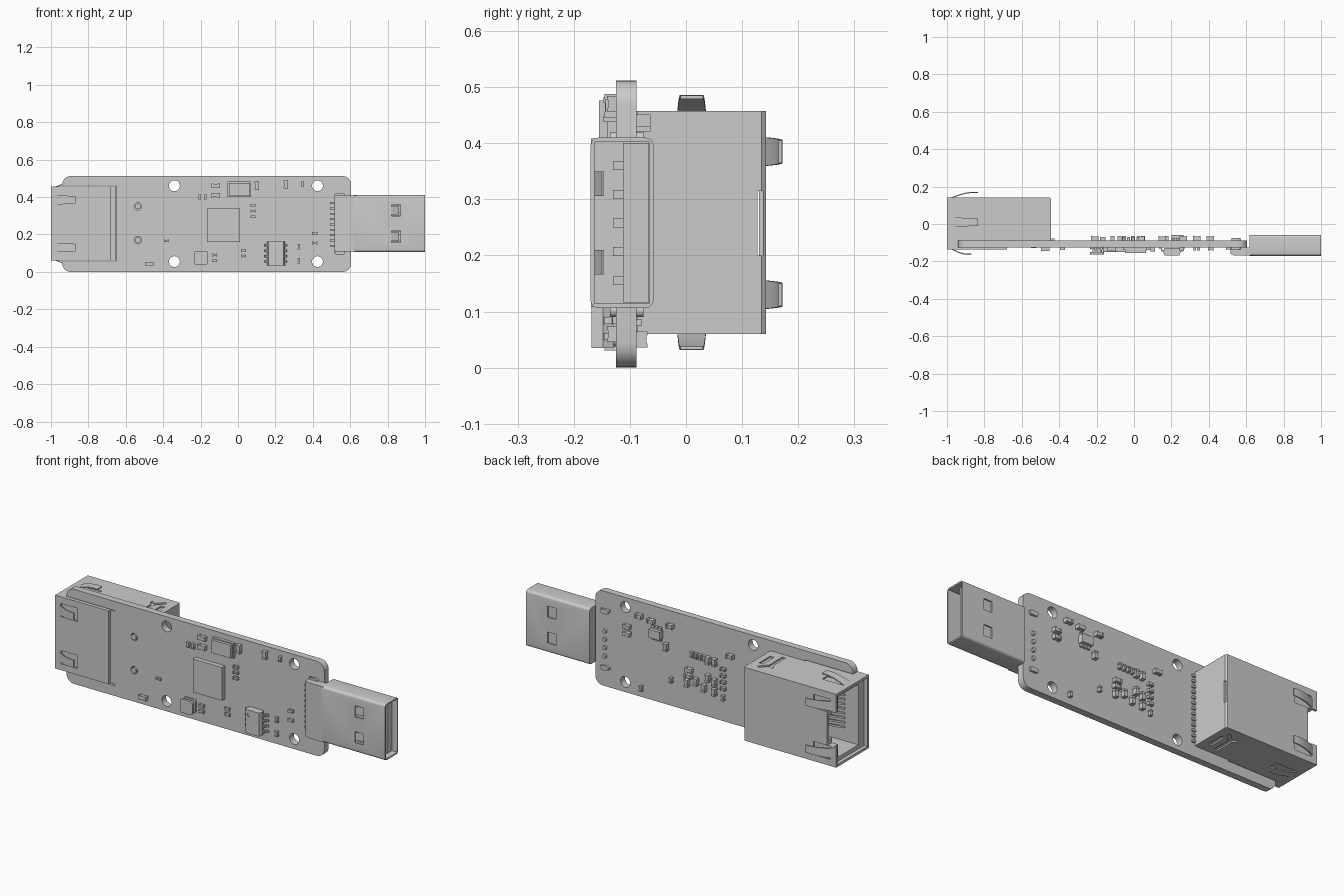
import bpy, bmesh, math
from mathutils import Vector, Matrix

if "Cube" in bpy.data.objects:
    bpy.data.objects.remove(bpy.data.objects["Cube"])

PLACE = {'x': lambda u, v, t: (t, u, v), 'y': lambda u, v, t: (u, t, v), 'z': lambda u, v, t: (u, v, t)}


def finish(name, bm):
    bmesh.ops.recalc_face_normals(bm, faces=bm.faces)
    me = bpy.data.meshes.new(name)
    bm.to_mesh(me)
    bm.free()
    ob = bpy.data.objects.new(name, me)
    bpy.context.collection.objects.link(ob)
    return ob


def add_box(bm, x0, x1, y0, y1, z0, z1):
    m = Matrix.Translation(((x0 + x1) / 2, (y0 + y1) / 2, (z0 + z1) / 2)) @ \
        Matrix.Diagonal((x1 - x0, y1 - y0, z1 - z0, 1))
    bmesh.ops.create_cube(bm, size=1, matrix=m)


def box(name, *lims):
    return boxes(name, [lims])


def boxes(name, items):
    bm = bmesh.new()
    for b in items:
        add_box(bm, *b)
    return finish(name, bm)


def prism(name, pts, axis, a, b):
    """Extrude a 2D outline along an axis from a to b."""
    bm = bmesh.new()
    f = bm.faces.new([bm.verts.new(PLACE[axis](u, v, a)) for u, v in pts])
    r = bmesh.ops.extrude_face_region(bm, geom=[f])
    d = Vector(PLACE[axis](0, 0, b - a))
    bmesh.ops.translate(bm, vec=d, verts=[e for e in r['geom'] if isinstance(e, bmesh.types.BMVert)])
    return finish(name, bm)


def round_rect(u0, u1, v0, v1, r, n=6):
    pts = []
    for k, (cu, cv) in enumerate([(u1 - r, v1 - r), (u0 + r, v1 - r), (u0 + r, v0 + r), (u1 - r, v0 + r)]):
        for i in range(n + 1):
            a = math.pi / 2 * (k + i / n)
            pts.append((cu + r * math.cos(a), cv + r * math.sin(a)))
    return pts


def circle(u, v, r, n=24):
    return [(u + r * math.cos(i * math.tau / n), v + r * math.sin(i * math.tau / n)) for i in range(n)]


def cut(ob, *cutters):
    for c in cutters:
        m = ob.modifiers.new('cut', 'BOOLEAN')
        m.operation, m.solver, m.object = 'DIFFERENCE', 'EXACT', c
        bpy.context.view_layer.objects.active = ob
        bpy.ops.object.modifier_apply(modifier=m.name)
        bpy.data.objects.remove(c)


# Circuit board with jack cut-out and mounting holes
F, B = -0.125, -0.088
board = prism('circuit_board', round_rect(-0.94, 0.605, 0, 0.512, 0.045), 'y', F, B)
cut(board, box('c', -1.1, -0.65, -0.2, 0, 0.055, 0.462))
for x in (-0.34, 0.425):
    for z in (0.055, 0.46):
        cut(board, prism('c', circle(x, z, 0.029), 'y', -0.2, 0))
for z in (0.17, 0.35):
    cut(board, prism('c', circle(-0.535, z, 0.02), 'y', -0.2, 0))
    prism('jack_peg', circle(-0.535, z, 0.015), 'y', F - 0.004, -0.07)
for z in (0.102, 0.414):
    cut(board, box('c', 0.515, 0.57, -0.2, 0, z - 0.005, z + 0.005))

# Network jack housing, sunk through the board at the open end
outline = [(-1, -0.136), (-0.68, -0.136), (-0.68, -0.12), (-0.652, -0.12), (-0.652, -0.087),
           (-0.445, -0.087), (-0.445, 0.135), (-0.452, 0.143), (-1, 0.143)]
jack = prism('jack_housing', outline, 'z', 0.06, 0.457)
cut(jack, box('c', -1.1, -0.98, -0.125, 0.131, 0.073, 0.444),
    box('c', -1.1, -0.56, -0.075, 0.10, 0.095, 0.422),
    box('c', -1.1, -0.56, 0.09, 0.130, 0.19, 0.325),
    box('c', -1.1, -0.945, 0.09, 0.2, 0.165, 0.355),
    box('c', -0.6, -0.4, 0.127, 0.137, 0.20, 0.315))
# Tab windows and stamped latch grooves in the housing
for z in (0.13, 0.385):
    cut(jack, box('c', -0.965, -0.865, 0.135, 0.2, z - 0.036, z + 0.036),
        box('c', -0.965, -0.865, -0.2, -0.128, z - 0.036, z + 0.036))
for z0, z1 in ((0.0, 0.068), (0.449, 0.5)):
    cut(jack, box('c', -0.965, -0.84, -0.015, 0.035, z0, z1),
        prism('c', [(-0.555, -0.06), (-0.535, -0.06), (-0.535, 0.05), (-0.495, 0.095), (-0.505, 0.105),
                    (-0.545, 0.065), (-0.57, 0.08), (-0.57, 0.065), (-0.555, 0.05)], 'z', z0, z1),
        box('c', -0.503, -0.48, -0.035, 0.06, z0, z1))


def spring_tab(side, base, centre, length):
    """Curved tapered spring: side is (axis, sign)."""
    axis, s = side
    bm = bmesh.new()
    rows = []
    n = 8
    for i in range(n + 1):
        t = i / n
        x = -0.985 + length * t
        h = -0.004 + 0.033 * math.sin(t * math.pi / 2 * 1.15)
        w = 0.026 - 0.006 * t
        row = []
        for dw, dh in ((-w, 0), (w, 0), (w, -0.006), (-w, -0.006)):
            off = base + s * (h + dh)
            row.append(bm.verts.new((x, off, centre + dw) if axis == 'y' else (x, centre + dw, off)))
        rows.append(row)
    for a, b in zip(rows, rows[1:]):
        for k in range(4):
            bm.faces.new((a[k], a[(k + 1) % 4], b[(k + 1) % 4], b[k]))
    bm.faces.new(rows[0])
    bm.faces.new(rows[-1])
    finish('jack_spring_tab', bm)


for z in (0.13, 0.385):
    spring_tab(('y', 1), 0.143, z, 0.15)
    spring_tab(('y', -1), -0.136, z, 0.115)
spring_tab(('z', 1), 0.457, 0.01, 0.15)
spring_tab(('z', -1), 0.06, 0.01, 0.15)

# Jack contact wires and solder leads
for i in range(8):
    z = 0.17 + i * 0.025
    prism('jack_contact', [(-0.9, -0.077), (-0.9, -0.07), (-0.6, -0.0), (-0.55, -0.0), (-0.55, -0.008), (-0.6, -0.008)],
          'z', z - 0.005, z + 0.005)
boxes('jack_leads', [(-0.447, -0.425, B, B + 0.01, z - 0.006, z + 0.006)
                     for z in (0.08 + i * 0.0295 for i in range(13))])

# Plug shell with hollow mouth and latch windows
plug = prism('plug_shell', round_rect(-0.17, -0.058, 0.106, 0.41, 0.014, 4), 'x', 0.618, 1.0)
cut(plug, box('c', 0.66, 1.1, -0.163, -0.065, 0.114, 0.402))
for z in (0.188, 0.328):
    cut(plug, box('c', 0.82, 0.87, -0.2, 0, z - 0.03, z + 0.03))
    prism('plug_spring', [(0.815, -0.166), (0.86, -0.15), (0.86, -0.146), (0.815, -0.161)], 'z', z - 0.022, z + 0.022)
prism('plug_saddle', [(0.515, -0.125), (0.515, -0.158), (0.535, -0.169), (0.63, -0.169), (0.63, -0.125)],
      'z', 0.108, 0.408)
box('plug_tongue', 0.65, 0.97, -0.112, -0.066, 0.116, 0.40)
boxes('plug_contacts', [(0.7, 0.95, -0.13, -0.111, z - 0.008, z + 0.008) for z in (0.155, 0.207, 0.258, 0.309, 0.36)])
boxes('plug_leads', [(0.493, 0.52, F - 0.012, F, z - 0.005, z + 0.005)
                     for z in (0.14 + i * 0.0285 for i in range(9))])
for z in (0.165, 0.21, 0.255, 0.30):
    prism('plug_pin', circle(0.545, z, 0.011, 12), 'y', F, B + 0.012)
for z in (0.102, 0.408):
    prism('plug_anchor', round_rect(0.52, 0.57, z - 0.012, z + 0.012, 0.011, 3), 'y', F - 0.01, B + 0.012)

# Large front components
box('main_chip', -0.165, 0.01, -0.15, F, 0.16, 0.34)
box('crystal_base', -0.055, 0.07, -0.14, F, 0.40, 0.482)
box('crystal_lid', -0.049, 0.064, -0.155, -0.139, 0.406, 0.476)
for nm, y0, y1, g in (('inductor_foot', -0.134, F, 0), ('inductor_core', -0.15, -0.133, 0.012), ('inductor_cap', -0.162, -0.149, 0)):
    prism(nm, round_rect(-0.235 + g, -0.16 - g, 0.038 + g, 0.112 - g, 0.012, 3), 'y', y0, y1)
memory = prism('memory_chip', [(0.155, -0.148), (0.163, -0.168), (0.242, -0.168), (0.25, -0.148), (0.242, -0.129), (0.163, -0.129)],
               'z', 0.035, 0.162)
cut(memory, prism('c', circle(0.185, 0.138, 0.012, 16), 'y', -0.2, -0.164))
for i in range(4):
    z = 0.055 + i * 0.029
    for s in (-1, 1):
        prism('memory_chip_lead', [(0.2025 + s * d, y) for d, y in
              ((0.04, -0.146), (0.056, -0.146), (0.06, -0.132), (0.07, -0.131), (0.07, F), (0.054, F), (0.05, -0.14), (0.04, -0.14))],
              'z', z - 0.006, z + 0.006)


def passives(name, items, y, s):
    """Small two-terminal parts: centre x, centre z, width, height."""
    bm = bmesh.new()
    for x, z, w, h in items:
        t = 0.65 * min(w, h) + 0.006
        if s > 0:
            t += 0.004
        lw, lh = (0.25 * w, h) if w > h else (w, 0.25 * h)
        g = 0.002
        add_box(bm, x - w / 2 + g, x + w / 2 - g, *sorted((y, y + s * (t - g))), z - h / 2 + g, z + h / 2 - g)
        for k in (-1, 1):
            cx, cz = (x + k * (w - lw) / 2, z) if w > h else (x, z + k * (h - lh) / 2)
            add_box(bm, cx - lw / 2, cx + lw / 2, *sorted((y, y + s * t)), cz - lh / 2, cz + lh / 2)
    return finish(name, bm)


H, V = (0.028, 0.015), (0.015, 0.028)
passives('front_passives', [
    (-0.12, 0.46, .045, .024), (-0.12, 0.41, .045, .024), (0.1, 0.46, .024, .045), (0.255, 0.467, .022, .042),
    (-0.475, 0.042, .045, .022), (-0.383, 0.167, .026, .012)]
    + [(x, z, *V) for x, z in ((-0.205, .4), (-0.175, .4), (0.345, .47), (0.325, .135), (0.325, .06))]
    + [(x, z, *H) for x, z in ((.08, .355), (.08, .325), (.08, .295), (-.125, .09), (-.125, .06), (.03, .115),
                               (.03, .085), (.41, .205), (.41, .155))], F, -1)
# Rear components
BH, BV = (0.04, 0.022), (0.022, 0.04)
passives('rear_passives',
         [(x, z, *BH) for x, z in ((.336, .44), (.407, .363), (.407, .325), (.264, .432), (.15, .435), (-.209, .367),
                                   (.036, .228), (.04, .195))]
         + [(x, z, *BV) for x, z in ((.174, .316), (-.078, .31), (-.115, .31), (.048, .155), (-.006, .175),
                                     (-.054, .155), (-.078, .215), (-.115, .15), (-.115, .2))]
         + [(x, z, *V) for x, z in ((.02, .315), (-.005, .315), (-.03, .315), (-.055, .315), (.324, .05), (.144, .144),
                                    (-.167, .13))]
         + [(-.167, z, *H) for z in (.285, .25, .215, .18)], B, 1)
box('regulator', 0.2, 0.265, B, B + 0.03, 0.35, 0.395)
boxes('regulator_leads', [(x - .008, x + .008, B, B + .012, 0.335, 0.41) for x in (0.212, 0.2325, 0.253)])

# Keep edges sharp while smoothing rounded surfaces
bpy.ops.object.select_all(action='SELECT')
bpy.ops.object.shade_smooth_by_angle(angle=math.radians(32))
